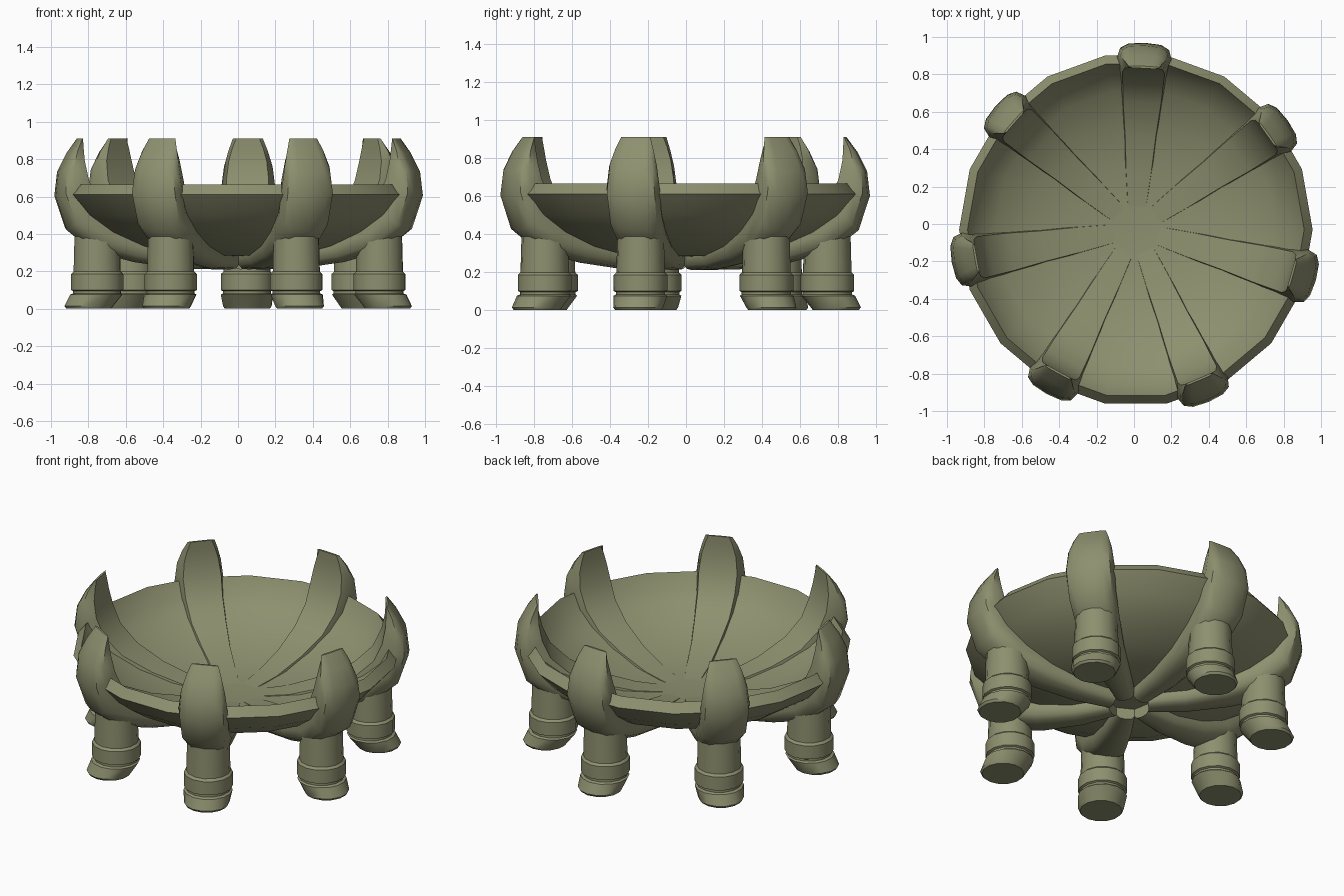
import bpy, bmesh, math
from mathutils import Vector, Matrix

if "Cube" in bpy.data.objects:
    bpy.data.objects.remove(bpy.data.objects["Cube"])

CX, CY = 0.01, -0.03          # axis of the bowl
COUNT = 7                     # ribs and legs
START = 87.2                  # direction of the first rib, degrees

green = bpy.data.materials.new("olive green")
green.diffuse_color = (0.27, 0.28, 0.16, 1)
green.use_nodes = True
green.node_tree.nodes["Principled BSDF"].inputs["Base Color"].default_value = green.diffuse_color


def loft(name, rings, angle, closed=False):
    """Skin a list of equal-length point rings; cap ends unless closed."""
    bm = bmesh.new()
    vr = [[bm.verts.new(p) for p in ring] for ring in rings]
    n = len(vr[0])
    pairs = list(zip(vr, vr[1:]))
    if closed:
        pairs.append((vr[-1], vr[0]))
    for a, b in pairs:
        for i in range(n):
            j = (i + 1) % n
            bm.faces.new((a[i], a[j], b[j], b[i]))
    if not closed:
        bm.faces.new(vr[0])
        bm.faces.new(vr[-1])
    bmesh.ops.recalc_face_normals(bm, faces=bm.faces)
    me = bpy.data.meshes.new(name)
    bm.to_mesh(me)
    bm.free()
    me.materials.append(green)
    ob = bpy.data.objects.new(name, me)
    bpy.context.collection.objects.link(ob)
    bpy.ops.object.select_all(action='DESELECT')
    ob.select_set(True)
    bpy.context.view_layer.objects.active = ob
    bpy.ops.object.shade_smooth_by_angle(angle=math.radians(angle))
    return ob


def circle(r, z, n, off=0.0):
    return [(off + r * math.cos(2 * math.pi * i / n),
             r * math.sin(2 * math.pi * i / n), z) for i in range(n)]


# bowl: 18-sided shell with a bevelled rim
profile = [(0.02, 0.28), (0.35, 0.285), (0.55, 0.335), (0.72, 0.41), (0.85, 0.50),
           (0.945, 0.61), (0.90, 0.665), (0.85, 0.57), (0.75, 0.49),
           (0.58, 0.41), (0.38, 0.355), (0.2, 0.337), (0.02, 0.333)]
bowl = loft("bowl", [circle(r, z, 18) for r, z in profile], 32)
bowl.location = (CX, CY, 0)

# rib stations: inner point, outer point, half width
stations = [((0.11, 0.334), (0.11, 0.210), 0.06),
            ((0.30, 0.352), (0.33, 0.215), 0.085),
            ((0.50, 0.402), (0.58, 0.250), 0.105),
            ((0.68, 0.480), (0.80, 0.310), 0.13),
            ((0.79, 0.580), (0.94, 0.420), 0.14),
            ((0.84, 0.690), (1.00, 0.600), 0.145),
            ((0.86, 0.790), (0.985, 0.730), 0.13),
            ((0.863, 0.86), (0.935, 0.830), 0.105),
            ((0.863, 0.91), (0.875, 0.910), 0.08)]
# section: depth from inner to outer, share of the half width
section = [(0.0, 0.78), (0.5, 1.0), (0.8, 0.9), (0.95, 0.6), (1.0, 0.0)]
section += [(t, -s) for t, s in reversed(section[:-1])]
rib_rings = []
for inner, outer, half in stations:
    a, b = Vector((inner[0], 0, inner[1])), Vector((outer[0], 0, outer[1]))
    rib_rings.append([a.lerp(b, t) + Vector((0, s * half, 0)) for t, s in section])

# leg: upper tube, band, groove and splayed foot (offset, z, radius)
leg_rings = [circle(r, z, 14, off) for off, z, r in [
    (0.82, 0.0, 0.122), (0.82, 0.014, 0.132), (0.78, 0.075, 0.142),
    (0.775, 0.082, 0.130), (0.775, 0.094, 0.130), (0.775, 0.10, 0.142),
    (0.775, 0.185, 0.142), (0.775, 0.198, 0.128), (0.775, 0.42, 0.122)]]

for k in range(COUNT):
    turn = Matrix.Translation((CX, CY, 0)) @ Matrix.Rotation(
        math.radians(START) + 2 * math.pi * k / COUNT, 4, 'Z')
    for name, rings in (("rib", rib_rings), ("leg", leg_rings)):
        ob = loft(f"{name}_{k + 1}", rings, 40)
        ob.matrix_world = turn
